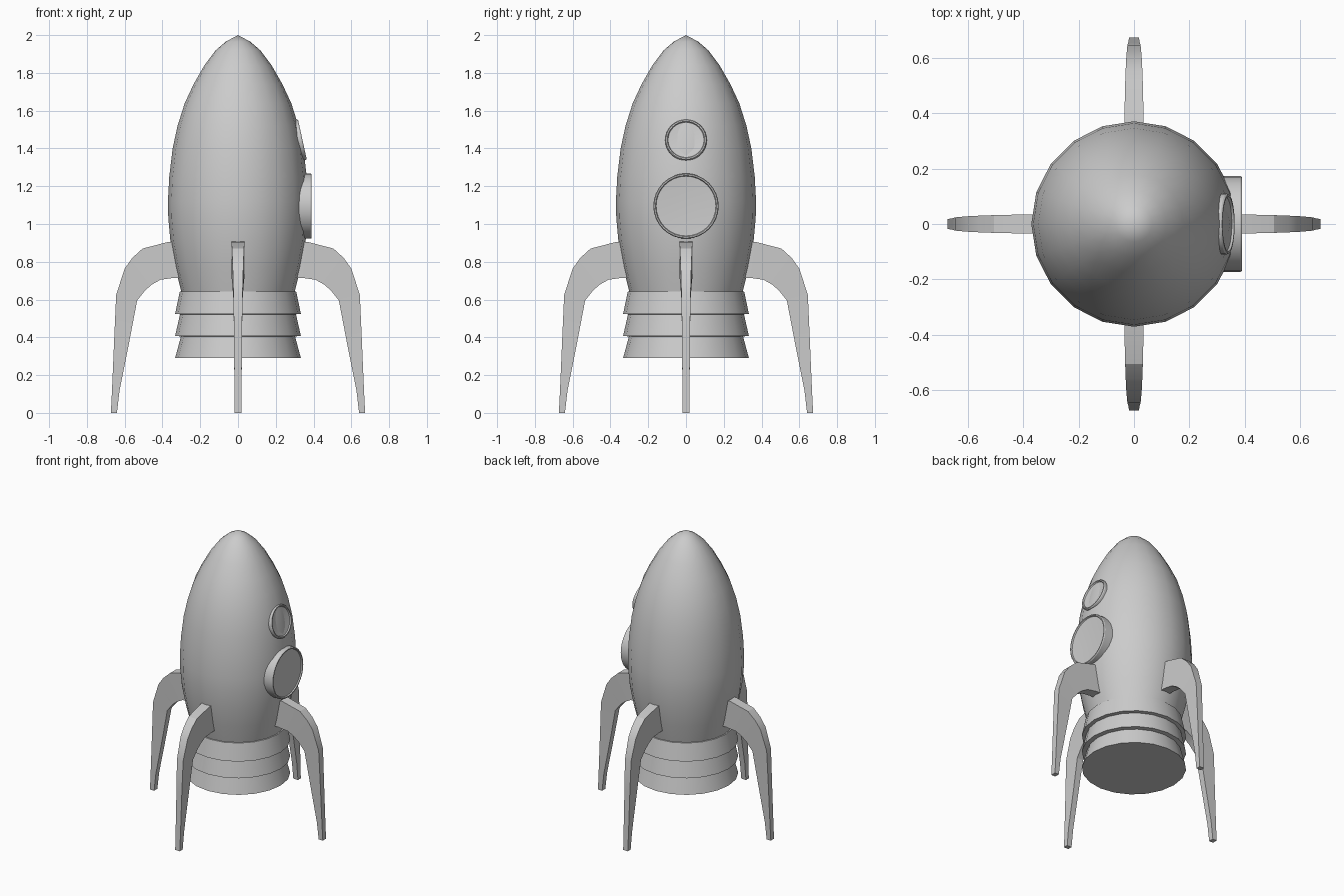
import bpy, math
from mathutils import Matrix

if "Cube" in bpy.data.objects:
    bpy.data.objects.remove(bpy.data.objects["Cube"])


def make(name, verts, faces, matrix=None, angle=30):
    me = bpy.data.meshes.new(name)
    me.from_pydata(verts, [], faces)
    if matrix:
        me.transform(matrix)
    me.update()
    ob = bpy.data.objects.new(name, me)
    bpy.context.collection.objects.link(ob)
    bpy.ops.object.select_all(action='DESELECT')
    ob.select_set(True)
    bpy.context.view_layer.objects.active = ob
    bpy.ops.object.mode_set(mode='EDIT')
    bpy.ops.mesh.select_all(action='SELECT')
    bpy.ops.mesh.normals_make_consistent(inside=False)
    bpy.ops.object.mode_set(mode='OBJECT')
    bpy.ops.object.shade_smooth_by_angle(angle=math.radians(angle))
    return ob


def lathe(name, profile, n, matrix=None):
    """Spin (radius, z) points about z; zero radius makes a pole, open ends are capped."""
    verts, rings, faces = [], [], []
    for r, z in profile:
        start = len(verts)
        k = n if r > 0 else 1
        verts += [(r * math.cos(2 * math.pi * i / n), r * math.sin(2 * math.pi * i / n), z)
                  for i in range(k)]
        rings.append([start + i % k for i in range(n)])
    for a, b in zip(rings, rings[1:]):
        for i in range(n):
            j = (i + 1) % n
            faces.append(list(dict.fromkeys((a[i], a[j], b[j], b[i]))))
    for ring in (rings[0], rings[-1]):
        if len(set(ring)) > 1:
            faces.append(ring)
    return make(name, verts, faces, matrix)


# Hull
lathe("hull", [(0.295, 0.62), (0.302, 0.65), (0.332, 0.77), (0.358, 0.91), (0.369, 1.03),
               (0.371, 1.12), (0.364, 1.25), (0.346, 1.40), (0.320, 1.52), (0.282, 1.64),
               (0.235, 1.74), (0.178, 1.84), (0.118, 1.92), (0.065, 1.965), (0, 2.0)], 20)

# Stacked flared engine rings
lathe("engine_skirt", [(0.333, 0.29), (0.302, 0.405), (0.333, 0.407), (0.307, 0.522),
                       (0.333, 0.524), (0.308, 0.643), (0.28, 0.645)], 20)


# Portholes: raised rim with a slightly recessed pane, facing +x
def porthole(name, radius, depth, x, z, tilt):
    m = Matrix.Translation((x, 0, z)) @ Matrix.Rotation(math.radians(90 - tilt), 4, 'Y')
    lathe(name, [(radius, -depth), (radius, -0.006), (radius - 0.004, 0), (radius - 0.011, 0),
                 (radius - 0.015, -0.008), (radius * 0.5, -0.012), (0, -0.013)], 32, m)


porthole("large_porthole", 0.173, 0.09, 0.39, 1.095, 0)
porthole("small_porthole", 0.110, 0.06, 0.341, 1.447, 12.3)

# Landing fins: (outer r, outer z, inner r, inner z, half thickness)
SECTIONS = [(0.30, 0.91, 0.29, 0.715, 0.036), (0.37, 0.905, 0.34, 0.715, 0.035),
            (0.505, 0.870, 0.41, 0.705, 0.032), (0.560, 0.820, 0.455, 0.680, 0.030),
            (0.600, 0.764, 0.490, 0.650, 0.028), (0.645, 0.625, 0.534, 0.595, 0.024),
            (0.655, 0.40, 0.575, 0.38, 0.021), (0.667, 0.12, 0.627, 0.12, 0.019),
            (0.673, 0.0, 0.641, 0.0, 0.018)]
fin_verts, fin_faces = [], []
for ro, zo, ri, zi, t in SECTIONS:
    fin_verts += [(ro, -t, zo), (ro, t, zo), (ri, t, zi), (ri, -t, zi)]
for s in range(0, 4 * (len(SECTIONS) - 1), 4):
    for i in range(4):
        j = (i + 1) % 4
        fin_faces.append((s + i, s + j, s + 4 + j, s + 4 + i))
last = len(fin_verts)
fin_faces += [(0, 1, 2, 3), (last - 4, last - 3, last - 2, last - 1)]
for k, side in enumerate(("right", "back", "left", "front")):
    make(side + "_fin", fin_verts, fin_faces, Matrix.Rotation(k * math.pi / 2, 4, 'Z'), 20)
